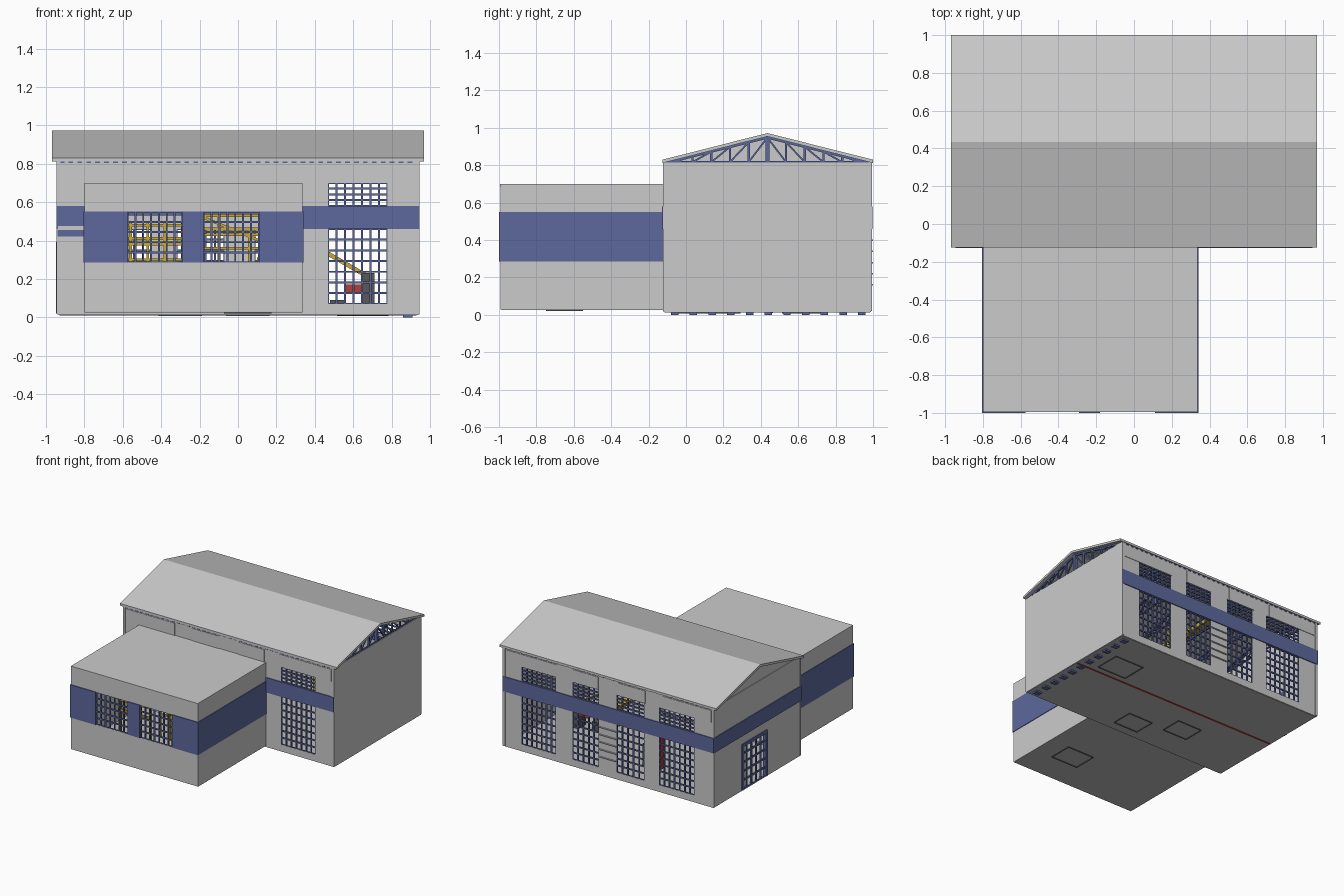
import bpy, bmesh
from mathutils import Vector, Matrix

cube = bpy.data.objects.get("Cube")
if cube:
    bpy.data.objects.remove(cube)


def material(name, rgb):
    m = bpy.data.materials.new(name)
    m.use_nodes = True
    m.diffuse_color = (*rgb, 1)
    m.node_tree.nodes["Principled BSDF"].inputs["Base Color"].default_value = (*rgb, 1)
    return m


GREY = material("light grey cladding", (0.6, 0.6, 0.6))
FLOOR = material("floor grey", (0.5, 0.5, 0.5))
DARK = material("dark grey", (0.1, 0.1, 0.1))
BLUE = material("steel blue", (0.11, 0.14, 0.34))
YELLOW = material("machine yellow", (0.6, 0.4, 0.03))
RED = material("signal red", (0.45, 0.05, 0.04))


def finish(name, bm, mat):
    bmesh.ops.recalc_face_normals(bm, faces=bm.faces)
    me = bpy.data.meshes.new(name)
    bm.to_mesh(me)
    bm.free()
    me.materials.append(mat)
    ob = bpy.data.objects.new(name, me)
    bpy.context.collection.objects.link(ob)
    return ob


def add_box(bm, x, y, z):
    """Box from three (low, high) ranges."""
    size = [b - a for a, b in (x, y, z)]
    mid = Vector([(a + b) / 2 for a, b in (x, y, z)])
    bmesh.ops.create_cube(bm, size=1, matrix=Matrix.Translation(mid) @ Matrix.Diagonal((*size, 1)))


def add_beam(bm, a, b, t):
    """Square bar of width t from point a to point b."""
    a, b = Vector(a), Vector(b)
    rot = (b - a).to_track_quat('Z', 'Y').to_matrix().to_4x4()
    bmesh.ops.create_cube(bm, size=1, matrix=Matrix.Translation((a + b) / 2) @ rot
                          @ Matrix.Diagonal((t, t, (b - a).length, 1)))


def boxes(name, mat, *ranges):
    bm = bmesh.new()
    for r in ranges:
        add_box(bm, *r)
    return finish(name, bm, mat)


def beams(name, mat, t, *pairs):
    bm = bmesh.new()
    for a, b in pairs:
        add_beam(bm, a, b, t)
    return finish(name, bm, mat)


def wall(name, u, v, place, holes=()):
    """Flat wall over ranges u, v with rectangular openings; place maps (u, v) to 3D."""
    us = sorted({*u, *[c for h in holes for c in h[0]]})
    vs = sorted({*v, *[c for h in holes for c in h[1]]})
    bm = bmesh.new()
    grid = {(a, b): bm.verts.new(place(a, b)) for a in us for b in vs}
    for a0, a1 in zip(us, us[1:]):
        for b0, b1 in zip(vs, vs[1:]):
            a, b = (a0 + a1) / 2, (b0 + b1) / 2
            if not any(h[0][0] < a < h[0][1] and h[1][0] < b < h[1][1] for h in holes):
                bm.faces.new([grid[k] for k in ((a0, b0), (a1, b0), (a1, b1), (a0, b1))])
    loose = [p for p in bm.verts if not p.link_faces]
    bmesh.ops.delete(bm, geom=loose, context='VERTS')
    ob = finish(name, bm, GREY)
    mod = ob.modifiers.new("thickness", 'SOLIDIFY')
    mod.thickness, mod.offset = 0.012, 0
    return ob


def grille(name, u, v, place, nu, nv, t=0.01):
    """Window bars crossing an opening."""
    pairs = []
    for i in range(nu + 1):
        a = u[0] + (u[1] - u[0]) * i / nu
        pairs.append((place(a, v[0]), place(a, v[1])))
    for j in range(nv + 1):
        b = v[0] + (v[1] - v[0]) * j / nv
        pairs.append((place(u[0], b), place(u[1], b)))
    return beams(name, BLUE, t, *pairs)


def on_y(y):
    return lambda a, b: (a, y, b)


def on_x(x):
    return lambda a, b: (x, a, b)


# Hall walls
LOW, HIGH = (0.07, 0.46), (0.58, 0.70)
bays = [(0.47, 0.78), (0.085, 0.325), (-0.32, -0.07), (-0.77, -0.45)]
wall("hall_front_wall", (-0.94, 0.945), (0.015, 0.82), on_y(-0.114),
     [(bays[0], LOW), (bays[0], HIGH), ((-0.79, 0.33), (0.03, 0.69))])
wall("hall_back_wall", (-0.94, 0.945), (0.015, 0.82), on_y(0.984),
     [(b, r) for b in bays for r in (LOW, HIGH)])
wall("hall_right_wall", (-0.12, 0.99), (0.015, 0.815), on_x(0.939))
DOOR = ((0.32, 0.62), (0.02, 0.38))
wall("hall_left_wall", (-0.12, 0.99), (0.015, 0.82), on_x(-0.934), [DOOR])
bm = bmesh.new()
bm.faces.new([bm.verts.new(p) for p in ((-0.934, -0.12, 0.815), (-0.934, 0.99, 0.815), (-0.934, 0.435, 0.955))])
finish("left_gable", bm, GREY)

# Window and door grilles
for y, side, openings in ((-0.114, "front", bays[:1]), (0.984, "back", bays)):
    for i, b in enumerate(openings):
        n = 7 if b[1] - b[0] > 0.28 else 5
        grille(f"{side}_window_low_{i}", b, LOW, on_y(y), n, 7)
        grille(f"{side}_window_high_{i}", b, HIGH, on_y(y), n, 4)
grille("door_grille", *DOOR, on_x(-0.934), 5, 5, 0.012)
beams("door_frame", BLUE, 0.025, *[((-0.936, y, 0.02), (-0.936, y, 0.38)) for y in DOOR[0]],
      ((-0.936, 0.31, 0.38), (-0.936, 0.63, 0.38)))

# Blue band round the hall
BAND = (0.46, 0.58)
boxes("hall_band", BLUE,
      ((0.335, 0.946), (-0.127, -0.119), BAND), ((-0.946, -0.8), (-0.127, -0.119), (0.475, 0.58)),
      ((-0.946, 0.946), (0.989, 0.997), BAND), ((-0.946, -0.939), (-0.127, 0.997), BAND),
      ((-0.94, -0.8), (-0.125, -0.119), (0.42, 0.455)))

# Upper wall panels and corner strips
panels = [(-0.92, -0.48), (-0.33, -0.09), (0.09, 0.32), (0.46, 0.92)]
boxes("upper_panels", GREY, *[(p, y, (0.7, 0.8)) for p in panels for y in ((-0.124, -0.12), (0.99, 0.994))])
boxes("corner_strips", GREY, *[(x, y, (0.02, 0.815)) for x in ((-0.945, -0.925), (0.925, 0.946))
                               for y in ((-0.124, -0.115), (0.985, 0.994))])
beams("wall_rungs", GREY, 0.008, *[((-0.07, 0.996, z / 100), (0.085, 0.996, z / 100)) for z in range(16, 46, 6)])

# Pitched roof
profile = [(-0.125, 0.83), (0.435, 0.972), (1.0, 0.83), (1.0, 0.812), (0.435, 0.954), (-0.125, 0.812)]
bm = bmesh.new()
ends = [[bm.verts.new((x, y, z)) for y, z in profile] for x in (-0.97, 0.97)]
for i in range(6):
    j = (i + 1) % 6
    bm.faces.new((ends[0][i], ends[0][j], ends[1][j], ends[1][i]))
for e in ends:
    bm.faces.new((e[0], e[1], e[4], e[5]))
    bm.faces.new((e[1], e[2], e[3], e[4]))
finish("roof", bm, GREY)

# Roof trusses
bm = bmesh.new()
for k in range(8):
    x = 0.935 - k * 0.262
    add_beam(bm, (x, -0.12, 0.817), (x, 0.99, 0.817), 0.01)
    add_beam(bm, (x, 0.435, 0.815), (x, 0.435, 0.95), 0.022)
    for s in (-1, 1):
        def top(d):
            return (x, 0.435 + s * d, 0.948 - 0.25 * d)
        add_beam(bm, top(0), top(0.53), 0.012)
        for i in range(5):
            d = i * 0.1
            add_beam(bm, top(d), (x, 0.435 + s * (d + 0.1), 0.817), 0.009)
            add_beam(bm, top(d + 0.1), (x, 0.435 + s * (d + 0.1), 0.817), 0.012)
finish("roof_trusses", bm, BLUE)
boxes("eave_blocks", BLUE, *[((-0.93 + i * 0.0465, -0.905 + i * 0.0465), y, (0.805, 0.815))
                             for i in range(40) for y in ((-0.123, -0.11), (0.98, 0.993))])

# Front annex
ANNEX, GLASS = (-0.8, 0.336), (0.285, 0.55)
annex_bays = [(-0.575, -0.29), (-0.18, 0.11)]
wall("annex_front_wall", ANNEX, (0.03, 0.695), on_y(-0.987), [(b, GLASS) for b in annex_bays])
for x, side in ((-0.794, "left"), (0.33, "right")):
    wall(f"annex_{side}_wall", (-0.99, -0.12), (0.03, 0.695), on_x(x))
boxes("annex_roof", GREY, (ANNEX, (-0.994, -0.115), (0.685, 0.7)))
boxes("annex_side_bands", BLUE, *[(x, (-1, -0.12), GLASS) for x in ((-0.805, -0.799), (0.335, 0.341))])
edges = [-0.805, *annex_bays[0], *annex_bays[1], 0.341]
boxes("annex_front_band", BLUE, *[((edges[i], edges[i + 1]), (-1, -0.992), GLASS) for i in (0, 2, 4)])
for i, b in enumerate(annex_bays):
    grille(f"annex_window_{i}", b, GLASS, on_y(-0.987), 7, 5)

# Floors, footing blocks and floor markings
boxes("hall_floor", FLOOR, ((-0.935, 0.94), (-0.115, 0.985), (0.012, 0.022)))
boxes("annex_floor", FLOOR, (ANNEX, (-0.99, -0.11), (0.026, 0.034)))
boxes("footing_blocks", BLUE, *[((0.86, 0.91), (-0.08 + i * 0.1, -0.04 + i * 0.1), (0, 0.014)) for i in range(11)])
boxes("floor_line", RED, ((-0.93, 0.93), (0.452, 0.466), (0.009, 0.013)))
pits = []
for x, y, z, w in ((0.65, 0.62, 0.01, 0.13), (-0.3, 0.2, 0.01, 0.11), (0.05, 0.05, 0.01, 0.11), (0.05, -0.65, 0.024, 0.12)):
    c = [(x - w, y - w * 0.8, z), (x + w, y - w * 0.8, z), (x + w, y + w * 0.8, z), (x - w, y + w * 0.8, z)]
    pits += [(c[i], c[(i + 1) % 4]) for i in range(4)]
beams("floor_pits", DARK, 0.007, *pits)

# Storage rack and stair rails inside the annex
rails = []
for y in (-0.7, -0.45):
    rails += [((-0.56 + i * 0.09, y, 0.035), (-0.56 + i * 0.09, y, 0.5)) for i in range(4)]
    rails += [((-0.58, y, z), (-0.29, y, z)) for z in (0.3, 0.38, 0.41, 0.48)]
    rails += [((-0.18, y, z), (0.11, y, z)) for z in (0.36, 0.43, 0.46, 0.53)]
    rails += [((-0.18, y, 0.52), (0.11, y, 0.4)), ((-0.1, y, 0.035), (-0.1, y, 0.53)),
              ((0.06, y, 0.035), (0.06, y, 0.46))]
beams("yellow_racks", YELLOW, 0.014, *rails)

# Hall machines, conveyor and overhead crane
beams("conveyor", YELLOW, 0.022, ((0.42, 0.4, 0.36), (0.68, 0.4, 0.21)), ((0.2, 0.7, 0.3), (0.2, 0.7, 0.02)),
      ((0.1, 0.7, 0.3), (0.3, 0.7, 0.3)), ((0.12, 0.7, 0.3), (0.28, 0.7, 0.42)))
boxes("machines", DARK, ((0.65, 0.71), (0.35, 0.45), (0.02, 0.23)), ((0.48, 0.56), (0.3, 0.4), (0.02, 0.09)),
      ((-0.2, -0.1), (0.6, 0.7), (0.02, 0.2)))
boxes("red_machines", RED, ((0.56, 0.65), (0.38, 0.45), (0.13, 0.17)), ((-0.28, -0.12), (0.75, 0.8), (0.62, 0.66)),
      ((-0.25, -0.2), (0.62, 0.7), (0.02, 0.3)))
boxes("crane_rails", BLUE, *[((-0.92, 0.92), y, (0.53, 0.56)) for y in ((-0.1, -0.08), (0.95, 0.97))])
boxes("crane_bridge", YELLOW, ((-0.06, 0.0), (-0.08, 0.95), (0.55, 0.58)))
